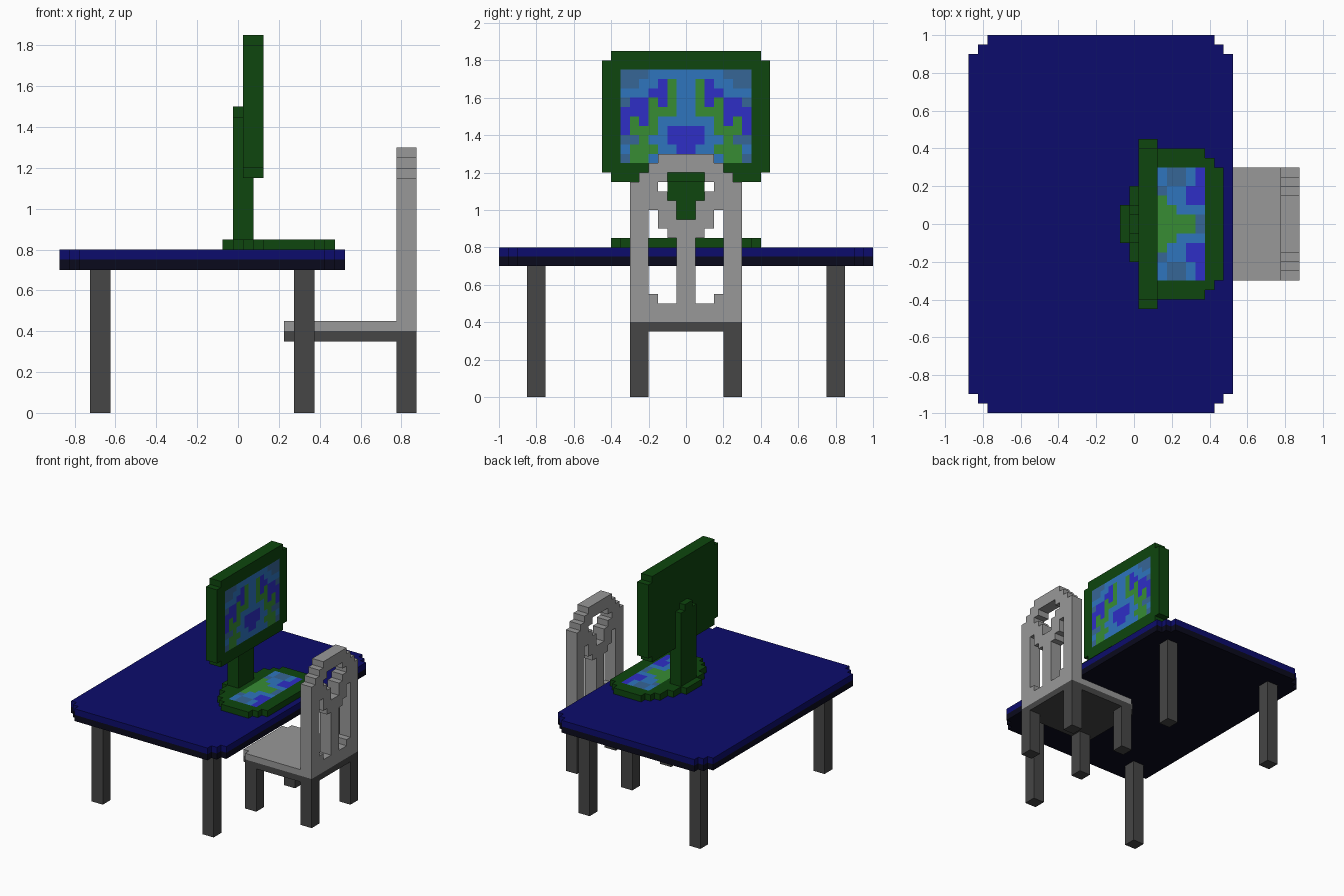
import bpy, bmesh, itertools
from mathutils import Vector

if "Cube" in bpy.data.objects:
    bpy.data.objects.remove(bpy.data.objects["Cube"])

U = 0.05          # block size
X0 = -0.875       # x of block column 0


def material(name, rgb):
    """Flat colour from 0-255 sRGB."""
    lin = [((c / 255 + 0.055) / 1.055) ** 2.4 if c > 10 else c / 255 / 12.92 for c in rgb]
    m = bpy.data.materials.new(name)
    m.use_nodes = True
    m.diffuse_color = (*lin, 1)
    bsdf = next(n for n in m.node_tree.nodes if n.type == 'BSDF_PRINCIPLED')
    bsdf.inputs["Base Color"].default_value = (*lin, 1)
    bsdf.inputs["Roughness"].default_value = 0.9
    return m


NAVY = material("navy", (12, 12, 108))
DARK_NAVY = material("dark navy", (10, 10, 28))
DARK_GREY = material("dark grey", (70, 70, 70))
LIGHT_GREY = material("light grey", (152, 152, 152))
DARK_GREEN = material("dark green", (14, 70, 14))
PIXELS = {"S": material("steel blue", (54, 102, 150)),
          "B": material("sky blue", (46, 117, 190)),
          "V": material("violet blue", (46, 46, 198)),
          "G": material("leaf green", (55, 140, 52))}


def finish(name, bm, mats):
    mesh = bpy.data.meshes.new(name)
    bm.to_mesh(mesh)
    bm.free()
    for m in mats:
        mesh.materials.append(m)
    ob = bpy.data.objects.new(name, mesh)
    bpy.context.collection.objects.link(ob)
    return ob


def cells(x0, x1, y0, y1, z0, z1):
    return set(itertools.product(range(x0, x1), range(y0, y1), range(z0, z1)))


def mid(x0, x1, w, z0, z1):
    """Block centred on y = 0 with half width w."""
    return cells(x0, x1, -w, w, z0, z1)


def pair(x0, x1, y0, y1, z0, z1):
    """Block and its mirror image across y = 0."""
    return cells(x0, x1, y0, y1, z0, z1) | cells(x0, x1, -y1, -y0, z0, z1)


def blocks(name, filled, mats, rule=lambda c: 0):
    """Outer skin of a set of blocks, with flat regions merged."""
    bm = bmesh.new()
    verts = {}

    def vert(p):
        if p not in verts:
            verts[p] = bm.verts.new((X0 + p[0] * U, p[1] * U, p[2] * U))
        return verts[p]

    for c in sorted(filled):
        for axis in range(3):
            for side in (0, 1):
                n = list(c)
                n[axis] += 2 * side - 1
                if tuple(n) in filled:
                    continue
                a, b = (axis + 1) % 3, (axis + 2) % 3
                corners = []
                for da, db in ((0, 0), (1, 0), (1, 1), (0, 1)):
                    p = list(c)
                    p[axis] += side
                    p[a] += da
                    p[b] += db
                    corners.append(vert(tuple(p)))
                face = bm.faces.new(corners if side else corners[::-1])
                face.material_index = rule(c)
    bmesh.ops.dissolve_limit(bm, angle_limit=0.01, verts=bm.verts, edges=bm.edges,
                             delimit={'MATERIAL'})
    return finish(name, bm, mats)


def picture(name, rows, origin, row_dir, col_dir, normal):
    """Thin mirrored mosaic; each row runs from the outer edge (-y) inward."""
    bm = bmesh.new()
    keys = list(PIXELS)
    origin, row_dir, col_dir, normal = map(Vector, (origin, row_dir, col_dir, normal))
    lift = normal * 0.003
    for r, row in enumerate(rows):
        for k, ch in enumerate(row):
            p = origin + U * (r * row_dir + k * col_dir) + lift
            quad = [p, p + U * row_dir, p + U * (row_dir + col_dir), p + U * col_dir]
            for sign in (1, -1):
                f = bm.faces.new([bm.verts.new((q.x, sign * q.y, q.z)) for q in quad])
                f.normal_update()
                if f.normal.dot(normal) < 0:
                    f.normal_flip()
                f.material_index = keys.index(ch)
    bmesh.ops.remove_doubles(bm, verts=bm.verts, dist=0.0001)
    return finish(name, bm, PIXELS.values())


# Table top with stepped corners, darker lower layer
top = mid(0, 28, 18, 14, 16) | mid(1, 27, 19, 14, 16) | mid(2, 26, 20, 14, 16)
blocks("table_top", top, [NAVY, DARK_NAVY], lambda c: int(c[2] < 15))

# Table legs
for label, x in (("front", 3), ("rear", 23)):
    blocks("table_legs_" + label, pair(x, x + 2, 15, 17, 0, 14), [DARK_GREY])

# Chair seat and legs
seat = mid(23, 35, 6, 7, 9) | mid(22, 23, 5, 7, 9)
legs = pair(33, 35, 4, 6, 0, 7) | pair(23, 25, 4, 6, 0, 7)
# Chair back, stepped arch
back = set()
for half, height in ((6, 23), (5, 24), (4, 25), (3, 26)):
    back |= mid(33, 35, half, 8, height)
# Openings in the chair back: keyhole on top, two side slots below
for half, z0, z1 in ((2, 23, 24), (3, 22, 23), (2, 21, 22), (1, 19, 21)):
    back -= mid(33, 35, half, z0, z1)
for y0, y1, z0, z1 in ((1, 3, 10, 11), (1, 4, 11, 17), (2, 4, 17, 18), (3, 4, 18, 20)):
    back -= pair(33, 35, y0, y1, z0, z1)
blocks("chair", seat | legs | back, [LIGHT_GREY, DARK_GREY], lambda c: int(c[2] < 8))

# Monitor base plate, widening from the rear tab then narrowing
base = set()
for x0, x1, half in ((16, 17, 2), (17, 18, 4), (18, 19, 6), (19, 20, 7),
                     (20, 25, 8), (25, 26, 7), (26, 27, 6)):
    base |= mid(x0, x1, half, 16, 17)
# Stand post and monitor case
stand = mid(17, 18, 2, 17, 29) | mid(17, 18, 1, 29, 30) | mid(18, 19, 2, 17, 23)
case = mid(18, 20, 9, 24, 36) | mid(18, 20, 8, 23, 37)
blocks("monitor", base | stand | case, [DARK_GREEN])

# Screen mosaic (rows from top down)
picture("screen", ["SSSBBBB", "SSBBVGB", "BBBVVGB", "SVVGVGB", "VVVGGGB",
                   "VGVGBBB", "VGGGBVV", "SSGBBVV", "BGGGBBV", "SGGBBBB"],
        (0.125, -0.35, 1.75), (0, 0, -1), (0, 1, 0), (1, 0, 0))

# Base mosaic (rows from the stand outward)
picture("base_panel", ["BBSGGG", "SSBBGG", "SSBBBG", "BBVVBG", "VVVVBS"],
        (0.125, -0.3, 0.85), (1, 0, 0), (0, 1, 0), (0, 0, 1))
